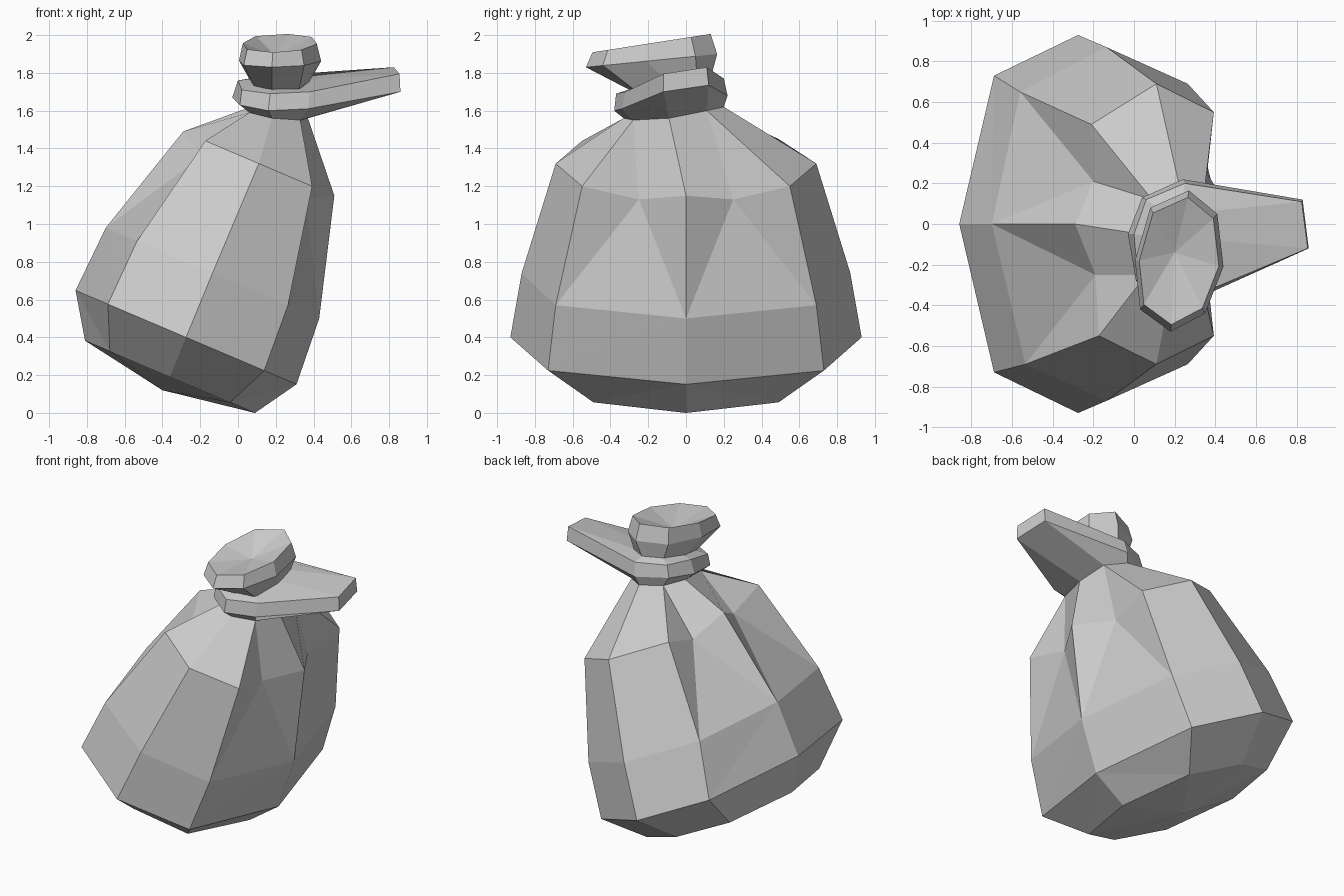
import bpy, bmesh
from math import cos, sin, pi

if "Cube" in bpy.data.objects:
    bpy.data.objects.remove(bpy.data.objects["Cube"])


def loft(name, loops, bottom=None, top=None, split_bd=(), split_ac=()):
    """Skin equal-length loops; repeated points merge, ends fan to a centre or cap."""
    bm = bmesh.new()
    cache = {}

    def vert(p):
        key = tuple(round(v, 4) for v in p)
        if key not in cache:
            cache[key] = bm.verts.new(key)
        return cache[key]

    def face(*vs):
        vs = list(dict.fromkeys(vs))
        if len(vs) > 2 and not bm.faces.get(vs):
            bm.faces.new(vs)

    rows = [[vert(p) for p in loop] for loop in loops]
    n = len(rows[0])
    for lo, hi in zip(rows, rows[1:]):
        for i in range(n):
            j = (i + 1) % n
            a, b, c, d = lo[i], lo[j], hi[j], hi[i]
            if i in split_bd:
                face(a, b, d)
                face(b, c, d)
            elif i in split_ac:
                face(a, b, c)
                face(a, c, d)
            else:
                face(a, b, c, d)
    for row, centre in ((rows[0], bottom), (rows[-1], top)):
        if centre is None:
            face(*row)
        else:
            mid = vert(centre)
            for i in range(n):
                face(row[i], row[(i + 1) % n], mid)
    bmesh.ops.recalc_face_normals(bm, faces=bm.faces)
    mesh = bpy.data.meshes.new(name)
    bm.to_mesh(mesh)
    bm.free()
    obj = bpy.data.objects.new(name, mesh)
    bpy.context.collection.objects.link(obj)
    return obj


def tilted_ring(xc, zc, rx, y_corner, y_side):
    """Leaning octagon; the slots beside each ridge repeat the ridge point."""
    ring = []
    for k in (0, 0, 1, 2, 3, 4, 4, 4, 5, 6, 7, 0):
        a = k * pi / 4
        x = rx * cos(a)
        s = sin(a)
        y = y_side * s if k % 2 == 0 else (y_corner if s > 0 else -y_corner)
        ring.append((xc + x, y, zc - 0.425 * x))
    return ring


# Sack body: leaning rings, with pinched folds either side of both ridges
base = tilted_ring(-0.36, 0.191, 0.45, 0.49, 0.62)
belly = tilted_ring(-0.275, 0.40, 0.585, 0.73, 0.93)
waist = tilted_ring(-0.135, 0.74, 0.565, 0.69, 0.87)
shoulder = tilted_ring(0.11, 1.32, 0.40, 0.55, 0.69)
waist[4] = (-0.56, 0.65, 0.92)
shoulder[4] = (-0.21, 0.49, 1.45)
for slot, p in {1: (0.36, 0.25, 1.13), 11: (0.36, -0.25, 1.13),
                5: (-0.20, 0.21, 1.36), 7: (-0.19, -0.25, 1.36)}.items():
    shoulder[slot] = p

neck = [(0.37, -0.09, 1.56), (0.34, 0.11, 1.60), (0.22, 0.20, 1.62),
        (0.09, 0.12, 1.62), (0.04, -0.05, 1.61), (0.06, -0.25, 1.59),
        (0.18, -0.33, 1.56), (0.33, -0.28, 1.55)]
body_neck = [neck[i] for i in (0, 1, 1, 2, 3, 3, 4, 5, 5, 6, 7, 7)]
loft("sack_body", [base, belly, waist, shoulder, body_neck],
     bottom=(-0.40, 0, 0.12), split_bd=(1, 7), split_ac=(4, 10))

# Tie around the neck, drawn out into a flat tail on the right
tie_low = [(0.86, -0.12, 1.70), (0.83, 0.12, 1.735), (0.24, 0.22, 1.68),
           (0.04, 0.13, 1.69), (-0.03, -0.05, 1.67), (0.01, -0.28, 1.63),
           (0.16, -0.38, 1.60), (0.37, -0.34, 1.61)]
tie_high = [(0.855, -0.12, 1.795), (0.825, 0.11, 1.83), (0.25, 0.20, 1.77),
            (0.06, 0.12, 1.77), (0.0, -0.05, 1.76), (0.02, -0.27, 1.71),
            (0.17, -0.37, 1.69), (0.38, -0.32, 1.70)]
tie_top = [(0.37, -0.08, 1.76), (0.35, 0.06, 1.78), (0.24, 0.13, 1.79),
           (0.12, 0.08, 1.79), (0.07, -0.06, 1.77), (0.09, -0.22, 1.74),
           (0.18, -0.28, 1.72), (0.32, -0.26, 1.72)]
loft("neck_tie", [neck, tie_low, tie_high, tie_top])

# Gathered mouth above the tie, with a hollow top
outline = [(0.44, -0.21), (0.41, 0.05), (0.27, 0.165), (0.08, 0.08),
           (0.005, -0.18), (0.03, -0.42), (0.18, -0.53), (0.35, -0.44)]


def mouth_loop(scale, z, slope):
    cx, cy = 0.215, -0.18
    return [(cx + (x - cx) * scale, cy + (y - cy) * scale,
             z + slope * (y - cy)) for x, y in outline]


rim_low = mouth_loop(1.0, 1.865, 0.10)
rim_high = mouth_loop(0.90, 1.958, 0.14)
stem = [(x, y, z - 0.02) for x, y, z in tie_top]
loft("sack_mouth", [stem, rim_low, rim_high], top=(0.20, -0.14, 1.89))
